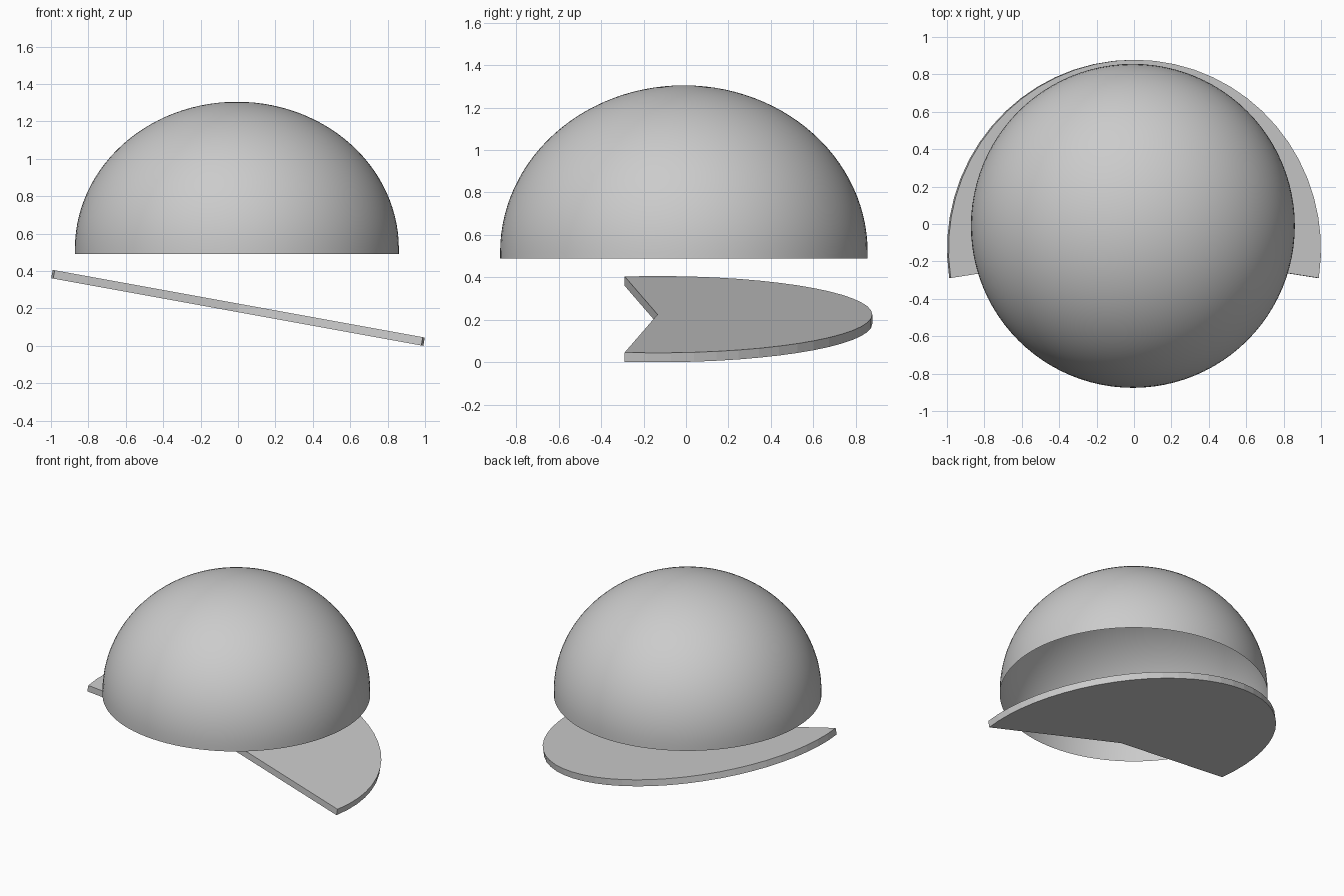
import bpy, bmesh
from math import sin, cos, pi, radians

if "Cube" in bpy.data.objects:
    bpy.data.objects.remove(bpy.data.objects["Cube"])


def make_object(name, bm, smooth=False):
    bmesh.ops.recalc_face_normals(bm, faces=bm.faces)
    mesh = bpy.data.meshes.new(name)
    bm.to_mesh(mesh)
    bm.free()
    for poly in mesh.polygons:
        poly.use_smooth = smooth
    obj = bpy.data.objects.new(name, mesh)
    bpy.context.collection.objects.link(obj)
    return obj


# Crown: open thin dome, a revolved elliptical profile with a short upright skirt
RADIUS, RIM_Z, SPRING_Z, TOP_Z = 0.866, 0.49, 0.52, 1.305
profile = [(RADIUS, RIM_Z)]
STEPS = 28
for i in range(STEPS + 1):
    a = pi / 2 * i / STEPS
    profile.append((RADIUS * cos(a), SPRING_Z + (TOP_Z - SPRING_Z) * sin(a)))

bm = bmesh.new()
verts = [bm.verts.new((r, 0, z)) for r, z in profile]
edges = [bm.edges.new(pair) for pair in zip(verts, verts[1:])]
bmesh.ops.spin(bm, geom=verts + edges, cent=(0, 0, 0), axis=(0, 0, 1),
               angle=2 * pi, steps=96)
bmesh.ops.remove_doubles(bm, verts=bm.verts, dist=0.0001)
crown = make_object("cap_crown", bm, smooth=True)
crown.location = (-0.006, -0.01, 0)

# Brim: thick circular sector a little over a half turn, tilted sideways
R, THICK, TILT, EXTRA = 1.012, 0.045, radians(10.3), radians(8.8)
SEGS = 32
bm = bmesh.new()
outline = [(0, 0)]
for i in range(SEGS + 1):
    a = -EXTRA + (pi + 2 * EXTRA) * i / SEGS
    outline.append((R * cos(a), R * sin(a)))
face = bm.faces.new([bm.verts.new((x, y, -THICK / 2)) for x, y in outline])
ext = bmesh.ops.extrude_face_region(bm, geom=[face], use_keep_orig=True)
top = [v for v in ext["geom"] if isinstance(v, bmesh.types.BMVert)]
bmesh.ops.translate(bm, verts=top, vec=(0, 0, THICK))
brim = make_object("cap_brim", bm)
brim.rotation_euler = (0, TILT, 0)
brim.location = (0, -0.134, R * cos(EXTRA * 0) * sin(TILT) + THICK / 2 * cos(TILT))
